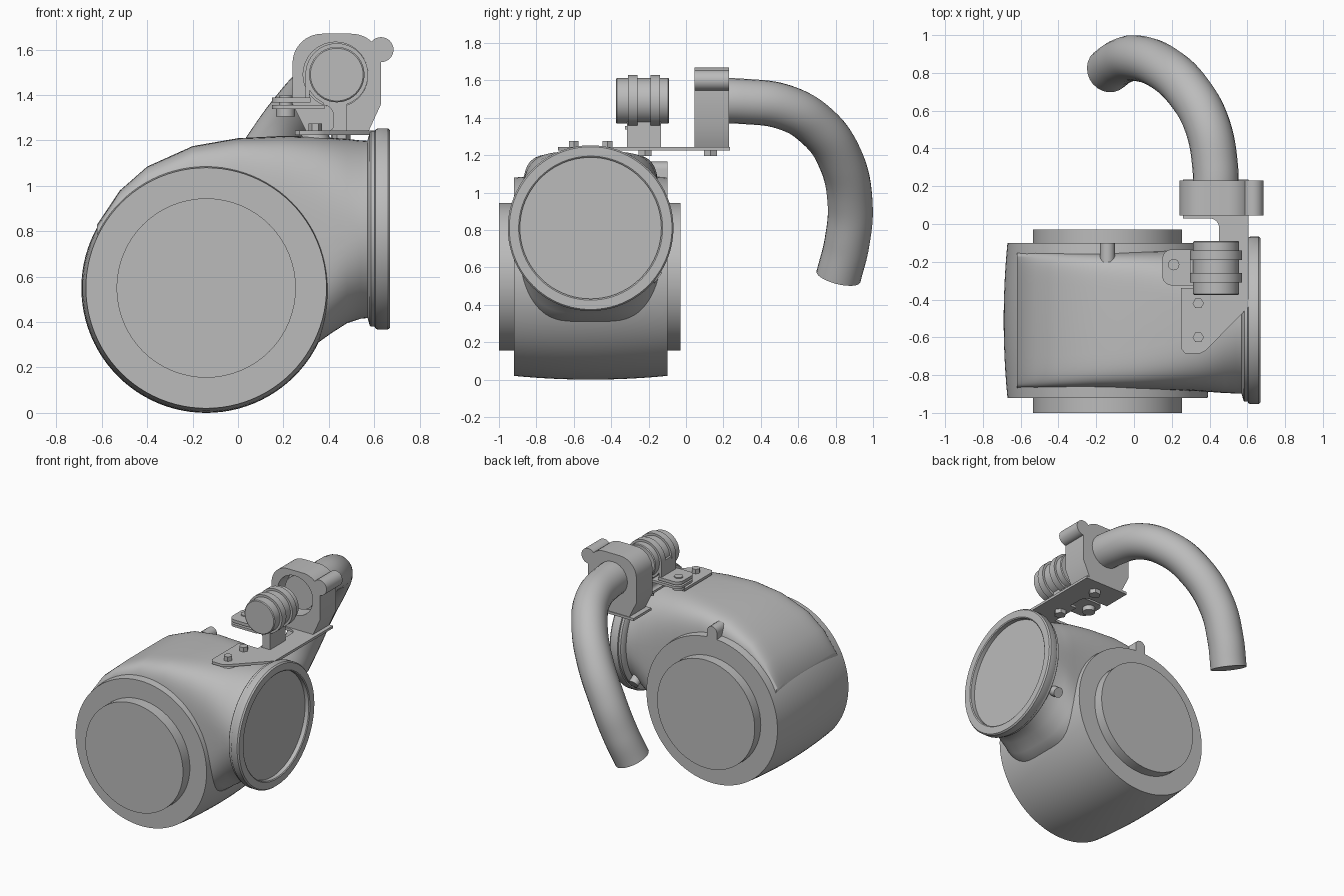
import bpy, bmesh, math
from mathutils import Vector, Matrix

old = bpy.data.objects.get("Cube")
if old:
    bpy.data.objects.remove(old, do_unlink=True)

grey = bpy.data.materials.new("cast_grey")
grey.use_nodes = True
GREY = (0.5, 0.5, 0.5, 1)
grey.diffuse_color = GREY
grey.node_tree.nodes["Principled BSDF"].inputs["Base Color"].default_value = GREY


def finish(obj, angle=35):
    obj.data.materials.clear()
    obj.data.materials.append(grey)
    bpy.ops.object.select_all(action='DESELECT')
    obj.select_set(True)
    bpy.context.view_layer.objects.active = obj
    bpy.ops.object.shade_smooth_by_angle(angle=math.radians(angle))
    return obj


def make(name, bm, angle=35):
    bmesh.ops.recalc_face_normals(bm, faces=bm.faces)
    mesh = bpy.data.meshes.new(name)
    bm.to_mesh(mesh)
    bm.free()
    obj = bpy.data.objects.new(name, mesh)
    bpy.context.collection.objects.link(obj)
    return finish(obj, angle)


def loft(name, rings, angle=35):
    """Skin a row of closed rings and cap both ends."""
    bm = bmesh.new()
    loops = [[bm.verts.new(p) for p in ring] for ring in rings]
    n = len(loops[0])
    for a, b in zip(loops, loops[1:]):
        for i in range(n):
            j = (i + 1) % n
            bm.faces.new((a[i], a[j], b[j], b[i]))
    bm.faces.new(loops[0])
    bm.faces.new(loops[-1])
    return make(name, bm, angle)


def lathe(name, origin, axis, profile, sides=64):
    """Turn (distance, radius) pairs around an axis through origin."""
    turn = Vector((0, 0, 1)).rotation_difference(Vector(axis)).to_matrix()
    rings = []
    for d, r in profile:
        ring = [Vector((r * math.cos(t), r * math.sin(t), d))
                for t in (2 * math.pi * i / sides for i in range(sides))]
        rings.append([Vector(origin) + turn @ p for p in ring])
    return loft(name, rings)


def prism(name, outline, place, low, high):
    """Extrude a 2D outline; place maps (u, v, depth) to a point."""
    return loft(name, [[place(u, v, d) for u, v in outline] for d in (low, high)])


def arc(cx, cy, r, start, end, steps=8):
    angles = [math.radians(start + (end - start) * i / steps) for i in range(steps + 1)]
    return [(cx + r * math.cos(a), cy + r * math.sin(a)) for a in angles]


def flat(u, v, d):
    return (u, v, d)


def upright(u, v, d):
    return (u, d, v)


def cut(target, cutter):
    cutter.hide_render = True
    cutter.hide_set(True)
    mod = target.modifiers.new("hole", 'BOOLEAN')
    mod.operation = 'DIFFERENCE'
    mod.object = cutter
    mod.solver = 'EXACT'
    bpy.context.view_layer.objects.active = target
    bpy.ops.object.modifier_apply(modifier=mod.name)
    bpy.data.objects.remove(cutter, do_unlink=True)
    finish(target)


# Barrel body, slightly bulged, with a hub disc at each end
barrel = [(0.41 * k / 6, 0.55 - 0.02 * (k / 6) ** 2) for k in range(-6, 7)]
lathe("barrel_body", (-0.14, -0.51, 0.55), (0, 1, 0), barrel, 96)
lathe("front_hub", (-0.14, -1.0, 0.55), (0, 1, 0), [(0, 0.395), (0.1, 0.395)])
lathe("back_hub", (-0.14, -0.12, 0.55), (0, 1, 0), [(0, 0.395), (0.09, 0.395)])

# Outlet neck, from a boxy scroll to a round mouth: x, top, bottom, half width, squareness
sections = [(-0.62, 0.83, 0.55, 0.36, 8), (-0.52, 0.98, 0.55, 0.36, 8),
            (-0.4, 1.085, 0.5, 0.36, 8), (-0.2, 1.175, 0.4, 0.36, 7),
            (0.0, 1.21, 0.34, 0.365, 6), (0.2, 1.22, 0.3, 0.37, 4.5),
            (0.34, 1.217, 0.3, 0.375, 3.6), (0.41, 1.212, 0.35, 0.38, 3),
            (0.48, 1.207, 0.395, 0.385, 2.5), (0.54, 1.2, 0.415, 0.387, 2.1),
            (0.6, 1.197, 0.42, 0.389, 2)]
rings = []
for x, top, bottom, width, power in sections:
    ring = []
    for i in range(80):
        c, s = math.cos(math.pi * i / 40), math.sin(math.pi * i / 40)
        y = math.copysign(abs(c) ** (2 / power), c) * width
        z = math.copysign(abs(s) ** (2 / power), s) * (top - bottom) / 2
        ring.append((x, -0.51 + y, (top + bottom) / 2 + z))
    rings.append(ring)
loft("outlet_neck", rings, 40)

# Round flange with a recessed mouth
lathe("outlet_flange", (0, -0.51, 0.81), (1, 0, 0),
      [(0.57, 0.39), (0.58, 0.425), (0.585, 0.43), (0.602, 0.43), (0.605, 0.438),
       (0.615, 0.443), (0.66, 0.443), (0.67, 0.435), (0.67, 0.385), (0.665, 0.378),
       (0.635, 0.378)], 80)

# Small lug on the back rim and drain plug under the neck
prism("rim_lug", [(-0.18, 1.05)] + [(-0.1, 1.05)] + arc(-0.14, 1.125, 0.04, 0, 180),
      upright, -0.2, -0.1)
lathe("drain_plug", (0.53, -0.23, 0.6), (0, 0.8, -0.55), [(0, 0.035), (0.1, 0.035)], 24)

# Mounting plate with bosses and hex bolts
plate = [(0.25, -0.34), (0.25, -0.66), (0.27, -0.685), (0.35, -0.685), (0.38, -0.67),
         (0.605, -0.44), (0.605, 0.235), (0.26, 0.235), (0.26, 0.03)]
plate += arc(0.4, -0.02, 0.05, 90, 0) + [(0.45, -0.12), (0.4, -0.12), (0.4, -0.34)]
prism("mounting_plate", plate, flat, 1.225, 1.243)
for n, y in enumerate((-0.42, -0.6)):
    lathe(f"plate_boss_{n}", (0.34, y, 1.18), (0, 0, 1), [(0, 0.07), (0.045, 0.06)], 32)
    lathe(f"plate_bolt_{n}", (0.34, y, 1.24), (0, 0, 1), [(0, 0.03), (0.035, 0.03)], 6)
for n, (x, y) in enumerate([(0.45, 0.13), (0.455, -0.22)]):
    lathe(f"lower_bolt_{n}", (x, y, 1.195), (0, 0, 1), [(0, 0.04), (0.035, 0.04)], 6)

# Clamp block around the pipe, with a side ear
block = [(0.3, 1.24), (0.575, 1.24), (0.63, 1.36), (0.63, 1.6)]
block += arc(0.5, 1.54, 0.13, 35, 90) + arc(0.37, 1.54, 0.13, 90, 180) + [(0.24, 1.36)]
clamp = prism("clamp_block", block, upright, 0.045, 0.23)
cut(clamp, lathe("hole_cutter", (0.43, 0, 1.49), (0, 1, 0), [(0, 0.143), (0.16, 0.143)]))
lathe("clamp_ear", (0.63, 0.045, 1.6), (0, 1, 0), [(0, 0.055), (0.185, 0.055)], 32)

# Bent pipe
path = [(0.43, 0.1, 1.49), (0.43, 0.3, 1.488), (0.385, 0.53, 1.455), (0.29, 0.7, 1.355),
        (0.165, 0.82, 1.19), (0.02, 0.877, 0.95), (-0.07, 0.86, 0.73), (-0.135, 0.815, 0.55)]
curve = bpy.data.curves.new("bent_pipe", 'CURVE')
curve.dimensions = '3D'
curve.bevel_depth = 0.121
curve.bevel_resolution = 10
curve.resolution_u = 10
curve.use_fill_caps = True
spline = curve.splines.new('BEZIER')
spline.bezier_points.add(len(path) - 1)
for point, co in zip(spline.bezier_points, path):
    point.co = co
    point.handle_left_type = point.handle_right_type = 'AUTO'
pipe = bpy.data.objects.new("bent_pipe", curve)
bpy.context.collection.objects.link(pipe)
bpy.ops.object.select_all(action='DESELECT')
pipe.select_set(True)
bpy.context.view_layer.objects.active = pipe
bpy.ops.object.convert(target='MESH')
finish(bpy.context.view_layer.objects.active)

# Canister with two raised bands
can = [(-0.375, 0.116), (-0.37, 0.122)]
for y in (-0.31, -0.19):
    can += [(y, 0.122), (y, 0.138), (y + 0.05, 0.138), (y + 0.05, 0.122)]
can += [(-0.095, 0.122), (-0.09, 0.116)]
lathe("canister", (0.435, 0, 1.49), (0, 1, 0), can)

# Canister strap: two tabs, side riser, bent foot and clamping bolt
tab = arc(0.2, -0.275, 0.05, 270, 180) + arc(0.2, -0.185, 0.05, 180, 90)
upper = prism("upper_tab", tab + [(0.32, -0.135), (0.32, -0.325)], flat, 1.368, 1.39)
lower = prism("lower_tab", tab + [(0.38, -0.135), (0.38, -0.325)], flat, 1.338, 1.356)
prism("strap_riser", [(0.298, 1.37), (0.316, 1.37), (0.316, 1.5), (0.298, 1.5)],
      upright, -0.31, -0.14)
foot = arc(0.375, 1.311, 0.045, 90, 0) + [(0.42, 1.265)] + arc(0.398, 1.265, 0.022, 0, -90, 4)
foot += [(0.48, 1.243), (0.48, 1.38), (0.375, 1.38)]
prism("strap_foot", foot, upright, -0.315, -0.135)
lathe("strap_bolt", (0.21, -0.215, 1.305), (0, 0, 1),
      [(0, 0.042), (0.033, 0.042), (0.033, 0.03), (0.093, 0.03)], 24)
